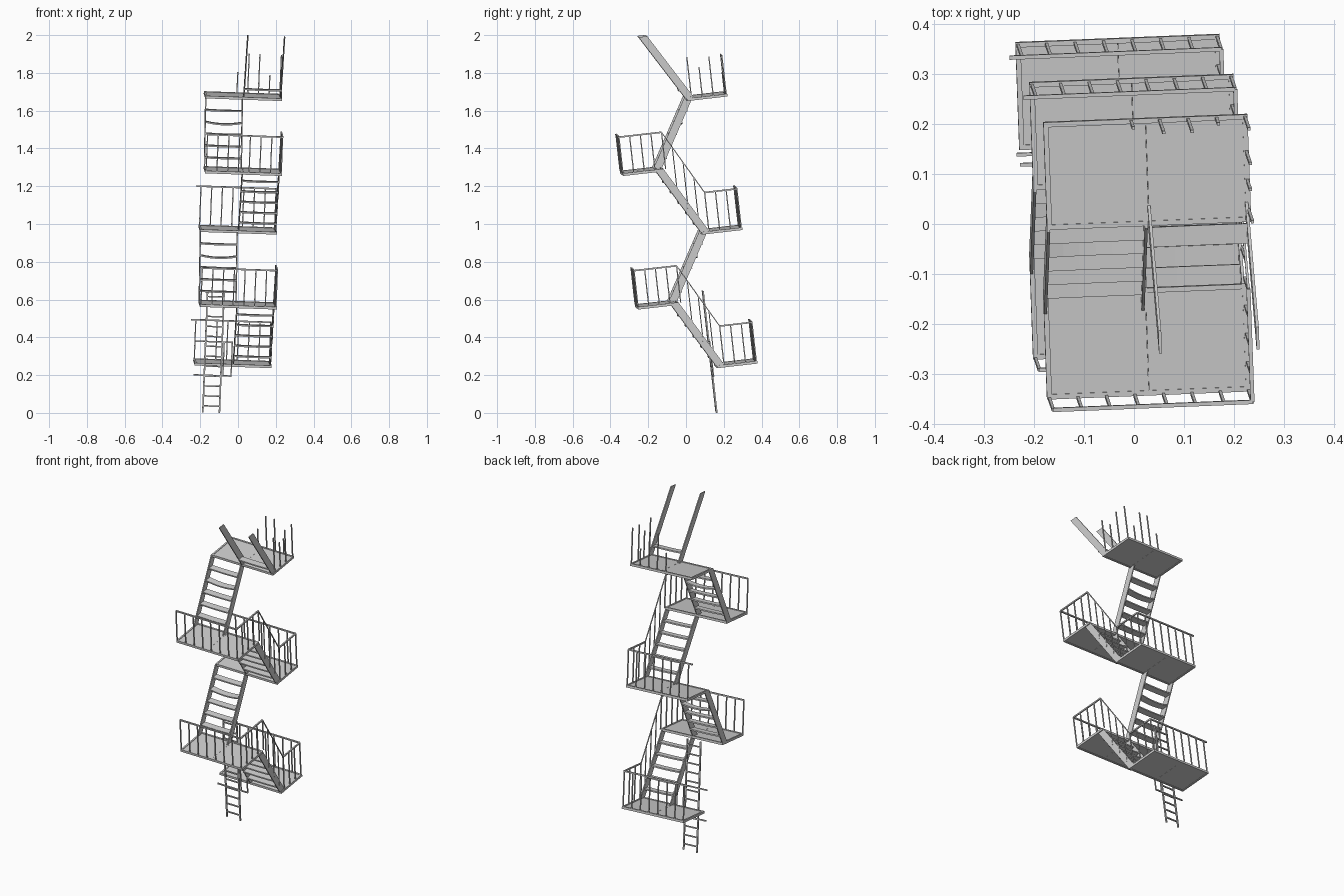
import bpy, bmesh
from mathutils import Vector, Matrix

if bpy.data.objects.get("Cube"):
    bpy.data.objects.remove(bpy.data.objects["Cube"])

steel = bpy.data.materials.new("grey_steel")
steel.use_nodes = True
steel.diffuse_color = (0.62, 0.62, 0.62, 1)
steel.node_tree.nodes["Principled BSDF"].inputs["Base Color"].default_value = (0.62, 0.62, 0.62, 1)

# Leaning frame of the whole stair: origin is the middle of the lowest landing
up = Vector((0.039, -0.112, 0.993)).normalized()
side = Vector((0.998, 0.04, -0.035))
side = (side - up * side.dot(up)).normalized()
back = up.cross(side)
LEAN = Matrix((side, back, up)).transposed().to_4x4()
LEAN.translation = (-0.029, 0.263, 0.268)

HALF_W, HALF_D = 0.204, 0.108   # landing half width and half depth
RISE = 0.356                    # height between landings
FRONT = -0.381                  # offset of the front landings
BACK_RAIL, FRONT_RAIL = 0.208, 0.195  # railing heights
BACK_END, FRONT_END = -0.09, -0.295   # ends of every flight
BACK_GATE = -0.07               # where the back side railing starts
FRONT_GATE = FRONT + HALF_D + 0.012   # where the front side railing ends


def bar(bm, p, q, width, height=None):
    """Straight bar of rectangular section from p to q."""
    p, q = Vector(p), Vector(q)
    d = q - p
    a = Vector((1, 0, 0)) if abs(d.normalized().x) < 0.9 else Vector((0, 1, 0))
    b = d.cross(a).normalized()
    a = b.cross(d).normalized()
    m = Matrix((a * width, b * (height or width), d)).transposed().to_4x4()
    m.translation = (p + q) / 2
    bmesh.ops.create_cube(bm, size=1, matrix=m)


def prism(bm, points, offset):
    """Polygon extruded along an offset."""
    face = bm.faces.new([bm.verts.new(p) for p in points])
    ext = bmesh.ops.extrude_face_region(bm, geom=[face], use_keep_orig=True)
    verts = [g for g in ext["geom"] if isinstance(g, bmesh.types.BMVert)]
    bmesh.ops.translate(bm, verts=verts, vec=offset)


def finish(bm, name):
    bmesh.ops.recalc_face_normals(bm, faces=bm.faces)
    mesh = bpy.data.meshes.new(name)
    bm.to_mesh(mesh)
    bm.free()
    mesh.materials.append(steel)
    obj = bpy.data.objects.new(name, mesh)
    obj.matrix_world = LEAN
    bpy.context.collection.objects.link(obj)


def landing(v, w, name):
    bm = bmesh.new()
    # Two floor plates
    for s in (-1, 1):
        bar(bm, (s * 0.0003, v, w - 0.005), (s * HALF_W, v, w - 0.005), 2 * HALF_D, 0.008)
    # Edge frame
    for s in (-1, 1):
        e = s * (HALF_D - 0.005)
        bar(bm, (-HALF_W, v + e, w - 0.005), (HALF_W, v + e, w - 0.005), 0.01, 0.014)
        x = s * (HALF_W - 0.005)
        bar(bm, (x, v - HALF_D, w - 0.005), (x, v + HALF_D, w - 0.005), 0.01, 0.014)
    finish(bm, name)


def railing(corners, w, height, gaps, name):
    """Posts and top rail along a run of corners."""
    bm = bmesh.new()
    for (p, q), n in zip(zip(corners, corners[1:]), gaps):
        p, q = Vector(p), Vector(q)
        bar(bm, (*p, w + height), (*q, w + height), 0.008)
        for i in range(n + 1):
            c = p.lerp(q, i / n)
            bar(bm, (*c, w), (*c, w + height), 0.006)
    finish(bm, name)


def flight(left, v0, v1, w, height, steps, sags, name):
    """Two stringers and treads; treads listed in sags are bent."""
    bm = bmesh.new()
    t, wide = 0.023, 0.195
    outline = [(v0 - t, 0), (v0 + t, 0), (v1 + t, height), (v1 - t, height)]
    for x in (left, left + wide):
        prism(bm, [(x - 0.003, v, w + z) for v, z in outline], (0.006, 0, 0))
    for k in steps:
        f = k / 6
        v, z = v0 + (v1 - v0) * f, w + height * f - 0.007
        depth = 0.011 if k in sags else 0.002
        arc = [i / 6 for i in range(7)]
        top = [(left + wide * a, v - 0.02, z - depth * 4 * a * (1 - a)) for a in arc]
        low = [(x, y, h - 0.008) for x, y, h in reversed(top)]
        prism(bm, top + low, (0, 0.04, 0))
    finish(bm, name)


def stair_rail(w, name):
    """Sloped handrail on the outer side of a front-rising flight."""
    bm = bmesh.new()
    x = HALF_W - 0.005
    a = Vector((x, BACK_GATE, w + BACK_RAIL))
    b = Vector((x, FRONT_GATE, w + RISE + FRONT_RAIL))
    bar(bm, a, b, 0.005)
    for i in range(1, 4):
        p = a.lerp(b, i / 4)
        foot = w + RISE * (p.y - BACK_END) / (FRONT_END - BACK_END)
        bar(bm, (x, p.y, foot), p, 0.005)
    finish(bm, name)


# Landings, alternating back and front
for i in range(5):
    landing(FRONT if i % 2 else 0, i * RISE, f"landing_{i + 1}")

inner_w, inner_d = HALF_W - 0.005, HALF_D - 0.006
RIGHT, LEFT = 0.001, -0.201     # left stringer of each flight
for i in (0, 2):
    # Back landing: side and rear railing, with a free rail end
    w = i * RISE
    railing([(inner_w, BACK_GATE), (inner_w, inner_d), (-inner_w, inner_d)], w, BACK_RAIL, (3, 7),
            f"back_railing_{i + 1}")
    bm = bmesh.new()
    bar(bm, (-inner_w, inner_d, w + BACK_RAIL), (-inner_w - 0.025, inner_d, w + BACK_RAIL), 0.008)
    finish(bm, f"rail_end_{i + 1}")
    # Front landing: side and front railing
    v0 = FRONT - HALF_D + 0.001
    railing([(inner_w, FRONT_GATE), (inner_w, v0), (-inner_w, v0)], w + RISE, FRONT_RAIL, (4, 7),
            f"front_railing_{i + 2}")
    # Flights up to the front and then up to the back
    flight(RIGHT, BACK_END, FRONT_END, w, RISE, range(1, 6), [], f"right_flight_{i + 1}")
    flight(LEFT, FRONT_END, BACK_END, w + RISE, RISE, range(1, 6), [4], f"left_flight_{i + 2}")
    stair_rail(w, f"stair_handrail_{i + 1}")

# Unfinished top: bare stringers with one tread, and loose posts
top = 4 * RISE
flight(RIGHT, BACK_END, FRONT_END - 0.007, top, 0.353, [1], [], "top_stringers")
bm = bmesh.new()
for k, h in ((3, 0.11), (4, 0.21), (5, 0.21), (6, 0.1), (7, 0.21)):
    x = -inner_w + 2 * inner_w * k / 7
    bar(bm, (x, inner_d, top), (x, inner_d, top + h), 0.006)
for k, h in ((0, 0.22), (1, 0.16), (2, 0.21)):
    y = -HALF_D + 0.025 + 0.058 * k
    bar(bm, (inner_w, y, top), (inner_w, y, top + h), 0.006)
finish(bm, "top_posts")

# Drop ladder in front of the lowest landing
bm = bmesh.new()
LX, LY, LOW, HIGH = -0.108, -0.127, -0.258, 0.392
for s in (-1, 1):
    bar(bm, (LX + s * 0.044, LY, LOW), (LX + s * 0.044, LY, HIGH), 0.008)
for i in range(12):
    z = LOW + 0.035 + i * 0.053
    bar(bm, (LX - 0.044, LY, z), (LX + 0.044, LY, z), 0.007)
finish(bm, "drop_ladder")

# Guide frame holding the ladder
bm = bmesh.new()
for z in (-0.06, 0.12):
    bar(bm, (LX - 0.1, LY + 0.003, z), (LX + 0.1, LY + 0.003, z), 0.007)
for x in (0.055, 0.098):
    bar(bm, (LX + x, LY + 0.003, -0.06), (LX + x, LY + 0.003, 0.12), 0.006)
finish(bm, "ladder_guide")
